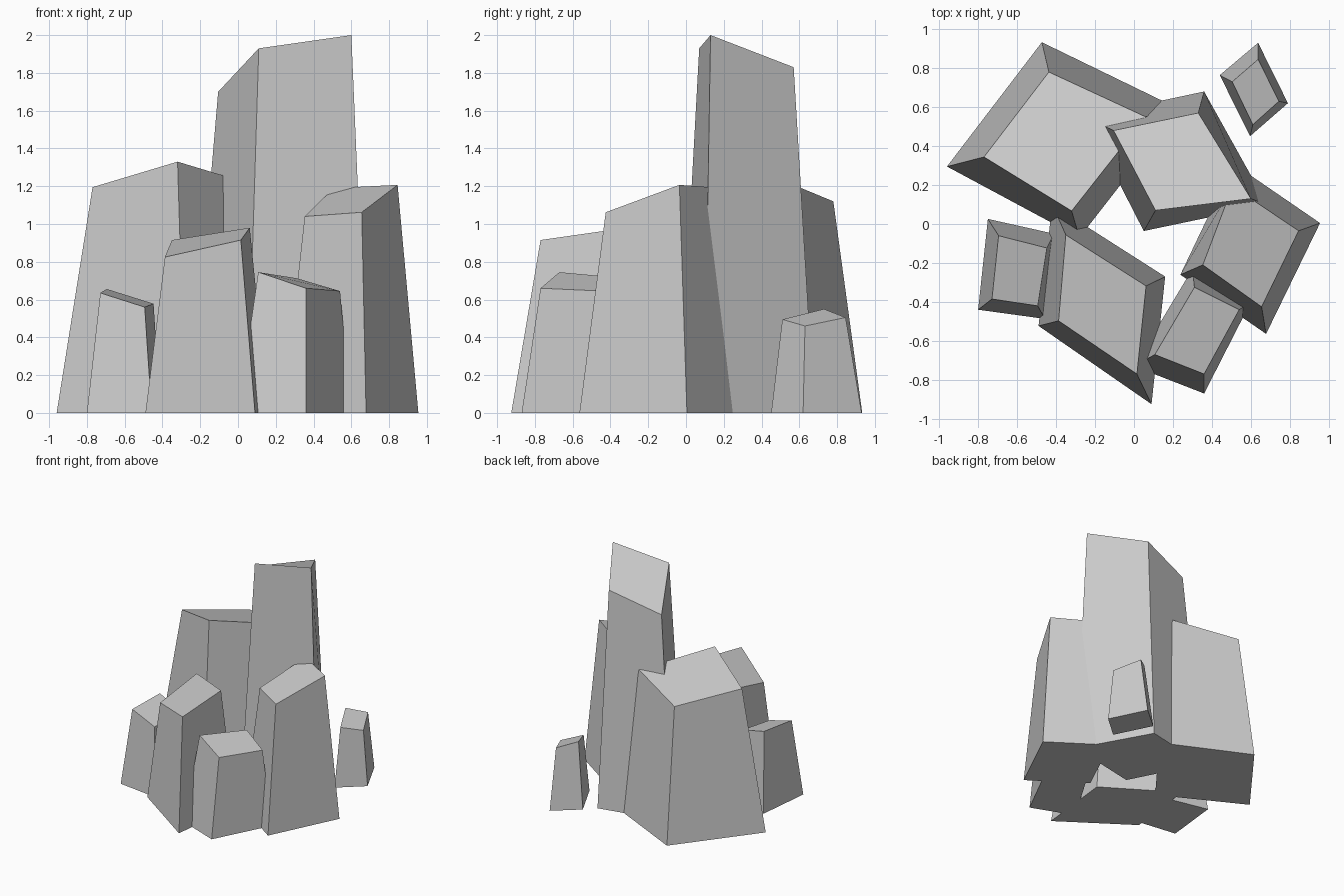
import bpy, bmesh


def pillar(name, base, top):
    """Four-sided tapered rock: base corners (x, y) on the ground, top corners (x, y, z)."""
    bm = bmesh.new()
    low = [bm.verts.new((x, y, 0)) for x, y in base]
    high = [bm.verts.new(p) for p in top]
    bm.faces.new(low)
    bm.faces.new(high)
    for i in range(4):
        j = (i + 1) % 4
        bm.faces.new((low[i], low[j], high[j], high[i]))
    bmesh.ops.recalc_face_normals(bm, faces=bm.faces)
    mesh = bpy.data.meshes.new(name)
    bm.to_mesh(mesh)
    bm.free()
    bpy.context.collection.objects.link(bpy.data.objects.new(name, mesh))


# Tallest pillar
pillar("tall_pillar",
       [(-.25, .55), (.36, .68), (.685, .097), (.05, -.036)],
       [(-.105, .48, 1.70), (.33, .57, 1.83), (.60, .13, 2.0), (.11, .07, 1.93)])

# Broad pillar, back left
pillar("broad_pillar",
       [(-.96, .295), (-.473, .933), (.233, .59), (-.28, -.07)],
       [(-.77, .344, 1.195), (-.437, .78, 1.12), (.06, .55, 1.215), (-.32, .067, 1.33)])

# Right pillar
pillar("right_pillar",
       [(.238, -.26), (.51, .31), (.955, .005), (.678, -.564)],
       [(.353, -.21, 1.04), (.506, .193, 1.19), (.845, -.035, 1.207), (.655, -.425, 1.062)])

# Front middle pillar
pillar("front_pillar",
       [(-.49, -.523), (-.42, .10), (.16, -.27), (.09, -.925)],
       [(-.387, -.497, .825), (-.35, -.056, .915), (.062, -.318, .98), (.015, -.77, .915)])

# Small pillar, front right
pillar("front_right_pillar",
       [(0.0, -.73), (.30, -.23), (.60, -.40), (.36, -.87)],
       [(.107, -.67, .745), (.31, -.325, .713), (.54, -.44, .645), (.36, -.77, .66)])

# Small pillar, left
pillar("left_pillar",
       [(-.80, -.44), (-.75, .026), (-.41, -.05), (-.457, -.487)],
       [(-.729, -.385, .635), (-.695, -.06, .656), (-.447, -.123, .578), (-.494, -.42, .56)])

# Detached small rock, back right
pillar("small_rock",
       [(.44, .764), (.637, .93), (.79, .62), (.596, .451)],
       [(.504, .73, .55), (.637, .845, .505), (.744, .63, .46), (.61, .51, .495)])
